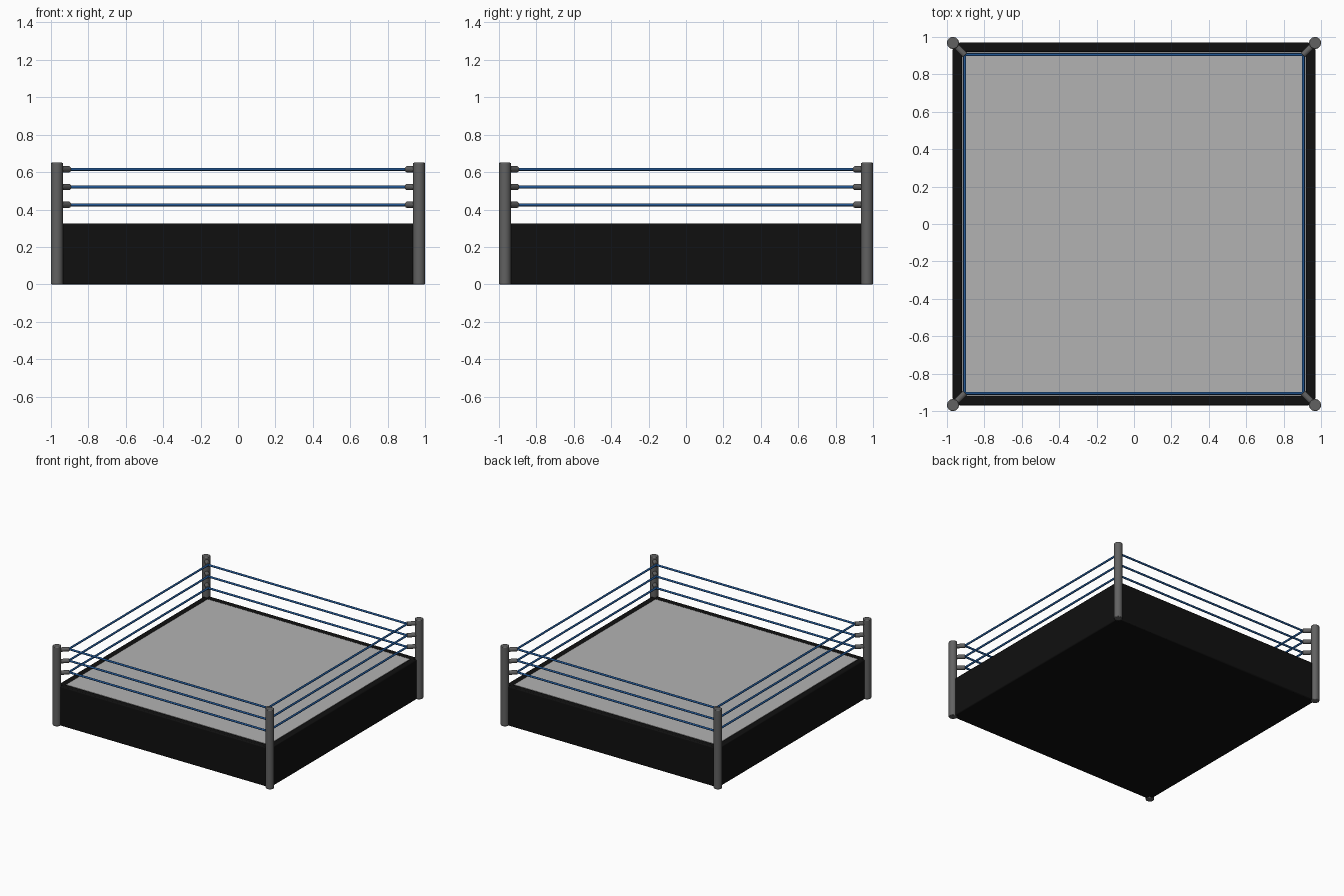
import bpy, math
from mathutils import Vector

if "Cube" in bpy.data.objects:
    bpy.data.objects.remove(bpy.data.objects["Cube"])


def material(name, rgb):
    m = bpy.data.materials.new(name)
    m.diffuse_color = (*rgb, 1)
    m.use_nodes = True
    m.node_tree.nodes["Principled BSDF"].inputs["Base Color"].default_value = m.diffuse_color
    return m


BLACK = material("black_cloth", (0.005, 0.005, 0.005))
STEEL = material("dark_steel", (0.12, 0.12, 0.12))
CANVAS = material("grey_canvas", (0.45, 0.45, 0.45))
BLUE = material("blue_rope", (0.015, 0.09, 0.28))


def finish(name, mat, bevel):
    ob = bpy.context.object
    ob.name = name
    ob.data.materials.append(mat)
    if bevel:
        b = ob.modifiers.new("soft_edges", 'BEVEL')
        b.width = bevel
        b.segments = 2
    bpy.ops.object.shade_smooth_by_angle()
    return ob


def box(name, lo, hi, mat, bevel=0.0):
    lo, hi = Vector(lo), Vector(hi)
    bpy.ops.mesh.primitive_cube_add(size=1, location=(lo + hi) / 2)
    bpy.context.object.scale = hi - lo
    bpy.ops.object.transform_apply(location=False, rotation=False, scale=True)
    return finish(name, mat, bevel)


def rod(name, a, b, r, mat, sides=24, bevel=0.0):
    a, b = Vector(a), Vector(b)
    d = b - a
    bpy.ops.mesh.primitive_cylinder_add(vertices=sides, radius=r, depth=d.length,
                                        location=(a + b) / 2,
                                        rotation=d.to_track_quat('Z', 'Y').to_euler())
    return finish(name, mat, bevel)


# Platform core and canvas
box("platform", (-0.935, -0.935, 0), (0.935, 0.935, 0.31), BLACK)
box("canvas", (-0.92, -0.92, 0.305), (0.92, 0.92, 0.324), CANVAS)

# Four skirt panels between the posts
for i in range(4):
    p = box("skirt_panel", (-0.94, -0.97, 0), (0.94, -0.92, 0.325), BLACK, 0.008)
    c = p.location.copy()
    p.rotation_euler.z = i * math.pi / 2
    c.rotate(p.rotation_euler)
    p.location = c

# Corner posts with rope connectors
rope_heights = (0.425, 0.52, 0.615)
corners = [(-1, -1), (1, -1), (1, 1), (-1, 1)]
for sx, sy in corners:
    rod("corner_post", (0.968 * sx, 0.968 * sy, 0), (0.968 * sx, 0.968 * sy, 0.65),
        0.032, STEEL, 32, 0.004)
    for z in rope_heights:
        rod("rope_connector", (0.965 * sx, 0.965 * sy, z), (0.903 * sx, 0.903 * sy, z),
            0.017, STEEL, 20, 0.002)

# Ropes on all sides
for i, (ax, ay) in enumerate(corners):
    bx, by = corners[(i + 1) % 4]
    for z in rope_heights:
        rod("rope", (0.905 * ax, 0.905 * ay, z), (0.905 * bx, 0.905 * by, z), 0.008, BLUE, 16)
